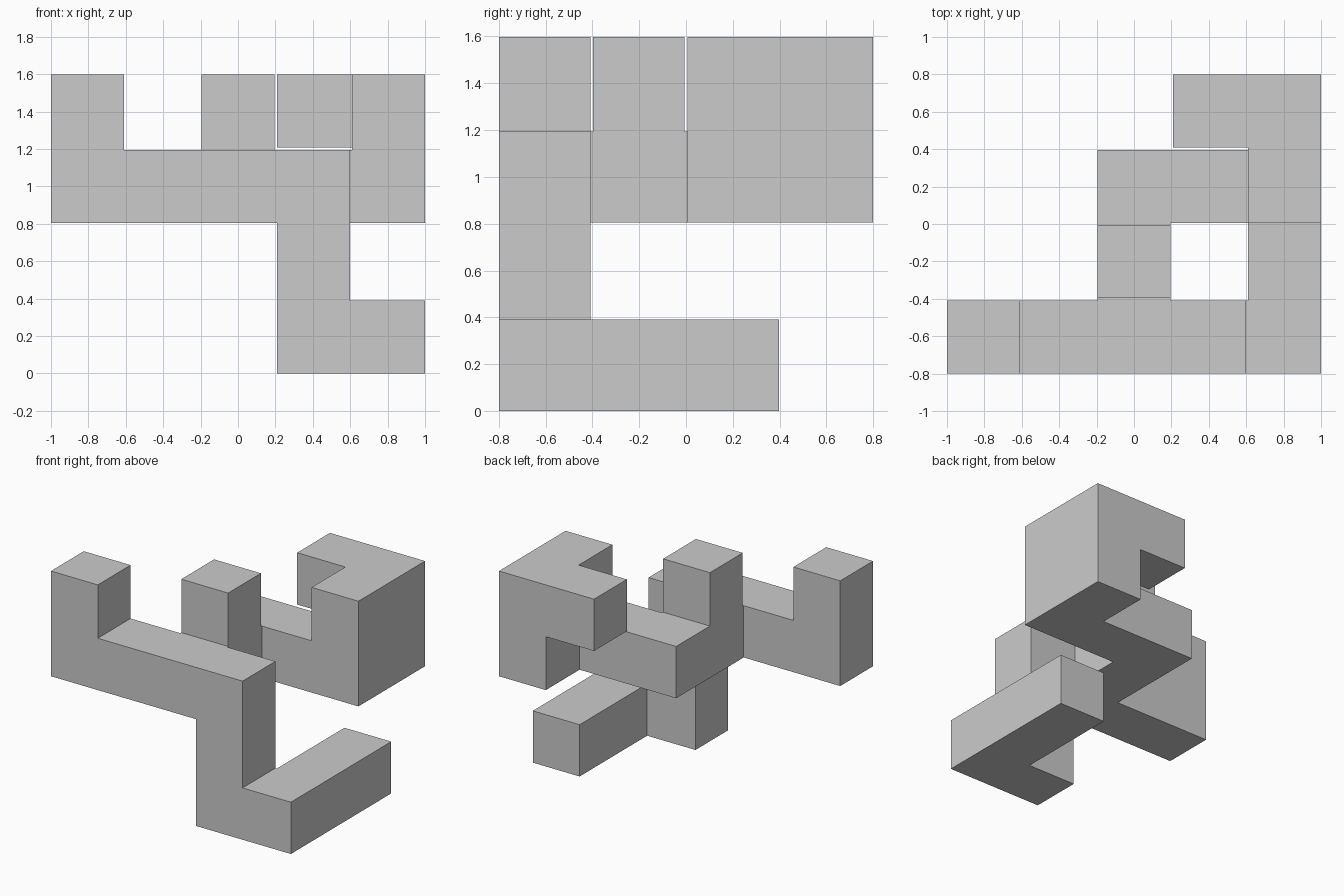
import bpy, bmesh
from itertools import product
from mathutils import Vector

if "Cube" in bpy.data.objects:
    bpy.data.objects.remove(bpy.data.objects["Cube"])

D = 0.006                      # every outer face is inset by this much
P = (2 + 2 * D) / 5            # cell pitch, five cells across 2 units
SIZE = (5, 4, 4)

# straight runs of cells: first cell, last cell
RUNS = [
    ((0, 0, 3), (0, 0, 3)),    # left upright
    ((0, 0, 2), (3, 0, 2)),    # front beam
    ((3, 0, 0), (3, 0, 1)),    # leg
    ((4, 0, 0), (4, 2, 0)),    # foot bar
    ((3, 0, 0), (4, 0, 0)),    # leg to foot
    ((2, 1, 2), (2, 2, 2)),    # middle arm
    ((2, 1, 3), (2, 1, 3)),    # middle upright
    ((2, 2, 2), (4, 2, 2)),    # rear beam
    ((4, 2, 2), (4, 3, 3)),    # big rear block
    ((3, 3, 3), (3, 3, 3)),    # rear hook
]
cells = {c for a, b in RUNS
         for c in product(*(range(s, e + 1) for s, e in zip(a, b)))}


def filled(f):
    """Fine grid: odd index = cell body, even index = thin seam between cells."""
    spans = [((v - 1) // 2,) if v % 2 else (v // 2 - 1, v // 2) for v in f]
    return all(c in cells for c in product(*spans))


origin = Vector((-1, -(SIZE[1] * P - 2 * D) / 2, 0))


def line(v):
    """Position of fine grid line v, which starts fine slot v."""
    i = v // 2
    return i * P if v % 2 else i * P - 2 * D


bm = bmesh.new()
for f in product(*(range(1, 2 * n) for n in SIZE)):
    if not filled(f):
        continue
    for axis, side in product(range(3), (0, 1)):
        n = list(f)
        n[axis] += 2 * side - 1
        if filled(n):
            continue
        # outward quad on this side of the slot
        u, w = (axis + 1) % 3, (axis + 2) % 3
        quad = []
        for du, dw in ((0, 0), (1, 0), (1, 1), (0, 1)):
            k = list(f)
            k[axis] += side
            k[u] += du
            k[w] += dw
            quad.append(bm.verts.new(origin + Vector([line(v) for v in k])))
        bm.faces.new(quad if side else quad[::-1])

bmesh.ops.remove_doubles(bm, verts=bm.verts, dist=0.0005)
bmesh.ops.dissolve_limit(bm, angle_limit=0.01, verts=bm.verts, edges=bm.edges)
mesh = bpy.data.meshes.new("cube_puzzle_piece")
bm.to_mesh(mesh)
bm.free()
bpy.context.collection.objects.link(bpy.data.objects.new("cube_puzzle_piece", mesh))
